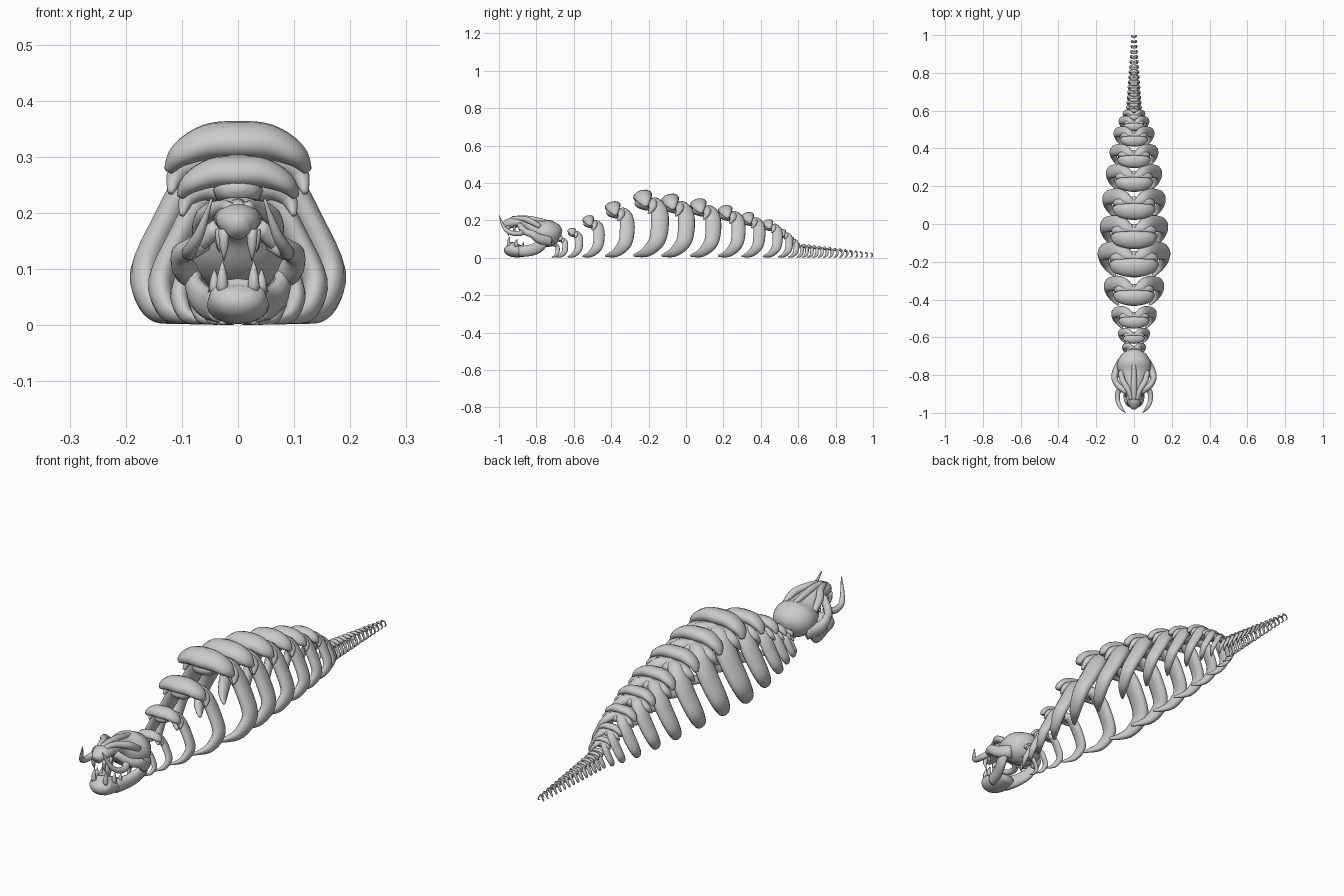
import bpy, bmesh
from mathutils import Vector
from math import sin, cos, tau


def catmull(rows, steps):
    # smooth interpolation of rows (x, y, z, radius_a, radius_b)
    out = []
    for i in range(len(rows) - 1):
        p = [Vector(rows[max(0, min(len(rows) - 1, i + k))]) for k in (-1, 0, 1, 2)]
        for s in range(steps):
            t = s / steps
            out.append(0.5 * (2 * p[1] + (p[2] - p[0]) * t
                              + (2 * p[0] - 5 * p[1] + 4 * p[2] - p[3]) * t * t
                              + (3 * p[1] - p[0] - 3 * p[2] + p[3]) * t ** 3))
    out.append(Vector(rows[-1]))
    return out


def sweep(bm, rows, ref, steps=4, sides=12, flip=1):
    # elliptical tube through rows; radius_a lies along ref
    rows = [(r[0] * flip, *r[1:]) for r in rows]
    ref = Vector((ref[0] * flip, ref[1], ref[2]))
    path = catmull(rows, steps)
    rings = []
    for i, r in enumerate(path):
        c = Vector(r[:3])
        t = (Vector(path[min(i + 1, len(path) - 1)][:3]) - Vector(path[max(i - 1, 0)][:3])).normalized()
        n = (ref - ref.dot(t) * t).normalized()
        b = t.cross(n)
        rings.append([bm.verts.new(c + n * cos(tau * k / sides) * abs(r[3])
                                   + b * sin(tau * k / sides) * abs(r[4])) for k in range(sides)])
    for a, b in zip(rings, rings[1:]):
        for k in range(sides):
            j = (k + 1) % sides
            bm.faces.new((a[k], a[j], b[j], b[k]))
    bm.faces.new(rings[0][::-1])
    bm.faces.new(rings[-1])


def pair(bm, rows, ref, **kw):
    for f in (1, -1):
        sweep(bm, rows, ref, flip=f, **kw)


def finish(name, bm):
    bmesh.ops.recalc_face_normals(bm, faces=bm.faces)
    me = bpy.data.meshes.new(name)
    bm.to_mesh(me)
    bm.free()
    me.shade_smooth()
    return me


def place(name, me, loc=(0, 0, 0), s=1):
    ob = bpy.data.objects.new(name, me)
    ob.location = loc
    ob.scale = (s, s, s)
    bpy.context.collection.objects.link(ob)
    return ob


# vertebra: saddle cap, side processes and core, one unit tall, y = 0 at the rib's rear edge
bm = bmesh.new()
half = [(.34, -.33, .76, .03, .025), (.28, -.36, .84, .10, .06), (.15, -.38, .90, .13, .085)]
sweep(bm, half + [(0, -.385, .91, .145, .09)] + [(-x, *r) for x, *r in half[::-1]], (0, 1, 0.25))
pair(bm, [(.05, -.27, .80, .09, .08), (.2, -.24, .80, .08, .065),
          (.30, -.24, .74, .055, .05), (.33, -.30, .65, .015, .015)], (0, 1, 0))
sweep(bm, [(0, -.50, .82, .04, .03), (0, -.44, .81, .13, .08),
           (0, -.28, .79, .14, .10), (0, -.14, .78, .05, .05)], (1, 0, 0))
vertebra = finish("vertebra", bm)

# rib pair: out, back and down, then curling forward to a narrow tip
bm = bmesh.new()
pair(bm, [(.02, -.27, .80, .07, .08), (.13, -.18, .80, .10, .08), (.23, -.14, .70, .13, .08),
          (.345, -.13, .50, .135, .075), (.455, -.17, .26, .12, .075),
          (.42, -.31, .10, .085, .06), (.34, -.43, .05, .05, .035),
          (.27, -.51, .035, .02, .018)], (0, 1, -.5), steps=4)
ribs = finish("ribs", bm)

# body segments: (rear y, height)
segments = [(-.675, .085), (-.63, .12), (-.55, .16), (-.435, .227), (-.275, .302), (-.092, .363),
            (.047, .342), (.188, .317), (.318, .282), (.424, .244), (.517, .205),
            (.572, .153), (.605, .113)]
# tail segments shrink steadily
segments += [(.63 + .37 * i / 14, .078 - .05 * i / 14) for i in range(15)]
for i, (y, h) in enumerate(segments):
    place(f"vertebra_{i}", vertebra, (0, y, 0), h)
    place(f"rib_pair_{i}", ribs, (0, y, 0), h)

# skull: cranium narrowing into the snout
bm = bmesh.new()
sweep(bm, [(0, -.667, .12, .025, .025), (0, -.69, .125, .066, .055), (0, -.74, .13, .09, .073),
           (0, -.79, .145, .08, .058), (0, -.84, .175, .05, .035), (0, -.89, .19, .042, .028),
           (0, -.94, .185, .037, .028), (0, -.972, .17, .018, .02)], (1, 0, 0), sides=20)
# brow ridges and nose bridge
pair(bm, [(.07, -.78, .165, .012, .012), (.06, -.83, .195, .016, .016),
          (.03, -.88, .21, .014, .014), (.015, -.93, .21, .01, .01)], (1, 0, 0))
sweep(bm, [(0, -.70, .18, .005, .005), (0, -.77, .198, .012, .012),
           (0, -.86, .212, .016, .014), (0, -.93, .212, .012, .01)], (1, 0, 0))
place("skull", finish("skull", bm))

# cheek arches with side knobs
bm = bmesh.new()
pair(bm, [(.065, -.73, .09, .03, .025), (.095, -.78, .10, .026, .02), (.102, -.82, .125, .02, .017),
          (.08, -.86, .14, .018, .016), (.035, -.89, .175, .016, .016)], (0, 0, 1))
pair(bm, [(.09, -.815, .13, .012, .012), (.108, -.818, .13, .015, .015),
          (.117, -.82, .13, .006, .006)], (0, 0, 1))
place("cheek_arches", finish("cheek_arches", bm))

# tusks sweeping forward, inward and up
bm = bmesh.new()
pair(bm, [(.06, -.86, .145, .014, .014), (.085, -.89, .13, .014, .014), (.085, -.94, .135, .012, .012),
          (.068, -.975, .165, .009, .009), (.047, -.998, .225, .002, .002)], (1, 0, 0))
place("tusks", finish("tusks", bm))

# lower jaw: broad chin and rising side branches
bm = bmesh.new()
sweep(bm, [(0, -.962, .062, .025, .012), (0, -.95, .052, .047, .035), (0, -.915, .04, .055, .038),
           (0, -.87, .032, .053, .028), (0, -.835, .03, .035, .014)], (1, 0, 0), sides=16)
pair(bm, [(.035, -.89, .035, .02, .03), (.055, -.83, .04, .018, .03), (.075, -.785, .06, .017, .03),
          (.08, -.755, .095, .015, .022), (.078, -.745, .12, .01, .012)], (1, 0, 0))
place("lower_jaw", finish("lower_jaw", bm))

# teeth: upper fangs, lower fangs and a few pegs
bm = bmesh.new()
for x, y, z0, z1, r in ((.025, -.95, .17, .115, .010), (.033, -.915, .17, .13, .008),
                        (.036, -.885, .17, .135, .007), (.028, -.945, .06, .115, .011),
                        (.042, -.905, .06, .10, .010), (.046, -.87, .05, .085, .008)):
    pair(bm, [(x, y, z0, r, r), (x, y - .004, (z0 + z1) / 2, r * .8, r * .8),
              (x, y + .004, z1, .001, .001)], (1, 0, 0), steps=2, sides=8)
place("teeth", finish("teeth", bm))
